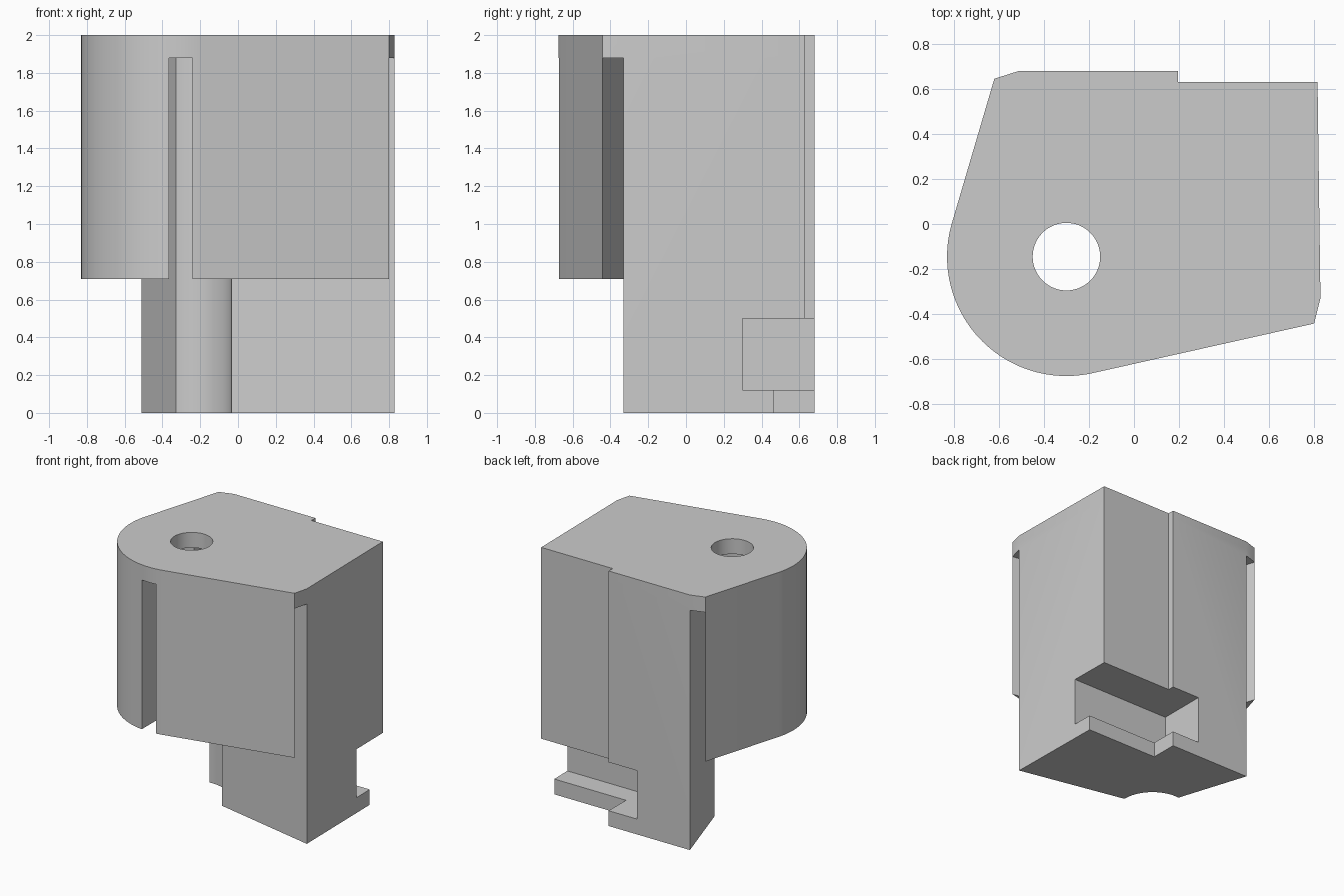
import bpy, bmesh, math

cube = bpy.data.objects.get("Cube")
if cube:
    bpy.data.objects.remove(cube, do_unlink=True)

PIVOT = (-0.30, -0.145)      # shared axis of the round end and the bore
LID_UNDERSIDE = 1.88


def arc(radius, start, end, steps):
    """Points on an arc around the pivot, angles in degrees."""
    angles = [math.radians(start + (end - start) * i / steps) for i in range(steps + 1)]
    return [(PIVOT[0] + radius * math.cos(a), PIVOT[1] + radius * math.sin(a)) for a in angles]


def prism(name, outline, bottom, top):
    """Extrude an outline straight up into a solid."""
    bm = bmesh.new()
    base = bm.faces.new([bm.verts.new((x, y, bottom)) for x, y in outline])
    moved = bmesh.ops.extrude_face_region(bm, geom=[base])["geom"]
    verts = [v for v in moved if isinstance(v, bmesh.types.BMVert)]
    bmesh.ops.translate(bm, verts=verts, vec=(0, 0, top - bottom))
    bmesh.ops.recalc_face_normals(bm, faces=bm.faces)
    mesh = bpy.data.meshes.new(name)
    bm.to_mesh(mesh)
    bm.free()
    obj = bpy.data.objects.new(name, mesh)
    bpy.context.collection.objects.link(obj)
    return obj


def box(name, x0, x1, y0, y1, z0, z1):
    return prism(name, [(x0, y0), (x1, y0), (x1, y1), (x0, y1)], z0, z1)


def combine(target, tool, operation):
    """Apply a boolean and discard the helper solid."""
    tool.hide_render = True
    mod = target.modifiers.new(tool.name, "BOOLEAN")
    mod.operation, mod.solver, mod.object = operation, "EXACT", tool
    bpy.ops.object.select_all(action="DESELECT")
    bpy.context.view_layer.objects.active = target
    target.select_set(True)
    bpy.ops.object.modifier_apply(modifier=mod.name)
    bpy.data.objects.remove(tool, do_unlink=True)


# Outer housing with its rounded end and stepped back
back_edge = [(0.815, 0.63), (0.195, 0.63), (0.195, 0.68), (-0.51, 0.68)]
housing_outline = ([(0.80, -0.442), (0.828, -0.33)] + back_edge + [(-0.62, 0.645)]
                   + arc(0.53, 163.6, 282.7, 48))
body = prism("swivel_block", housing_outline, 0.71, 2.0)

# Wedge-shaped cavity under the lid, and the front slot
cavity = [(0.80, -0.442), (1.2, -0.442), (1.2, 1.0), (-0.62, 1.0),
          (-0.62, 0.645), (-0.341, -0.223), (-0.30, -0.223)]
combine(body, prism("cavity_cutter", cavity, 0.5, LID_UNDERSIDE), "DIFFERENCE")
combine(body, box("slot_cutter", -0.365, -0.24, -1.0, -0.1, 0.5, LID_UNDERSIDE), "DIFFERENCE")

# Full-height core, with a bore along its corner and notches at the foot
core_outline = [(0.828, -0.33)] + back_edge + [(-0.31, 0.06), (-0.10, -0.137)]
core = prism("core", core_outline, 0.0, 1.94)
combine(core, box("hook_notch_cutter", -0.05, 1.2, 0.30, 1.0, 0.12, 0.50), "DIFFERENCE")
combine(core, box("lip_cutter", 0.195, 1.2, 0.465, 1.0, -0.1, 0.2), "DIFFERENCE")
combine(body, core, "UNION")
combine(body, prism("bore_cutter", arc(0.265, 0, 355, 71), -0.1, LID_UNDERSIDE), "DIFFERENCE")
combine(body, prism("hole_cutter", arc(0.15, 0, 354, 59), 1.5, 2.2), "DIFFERENCE")

# Plain grey finish
grey = bpy.data.materials.new("plain_grey")
grey.use_nodes = True
colour = (0.6, 0.6, 0.6, 1.0)
grey.diffuse_color = colour
grey.node_tree.nodes["Principled BSDF"].inputs["Base Color"].default_value = colour
body.data.materials.clear()
body.data.materials.append(grey)
for face in body.data.polygons:
    face.material_index = 0

bpy.ops.object.select_all(action="DESELECT")
bpy.context.view_layer.objects.active = body
body.select_set(True)
bpy.ops.object.shade_smooth_by_angle(angle=math.radians(20))
